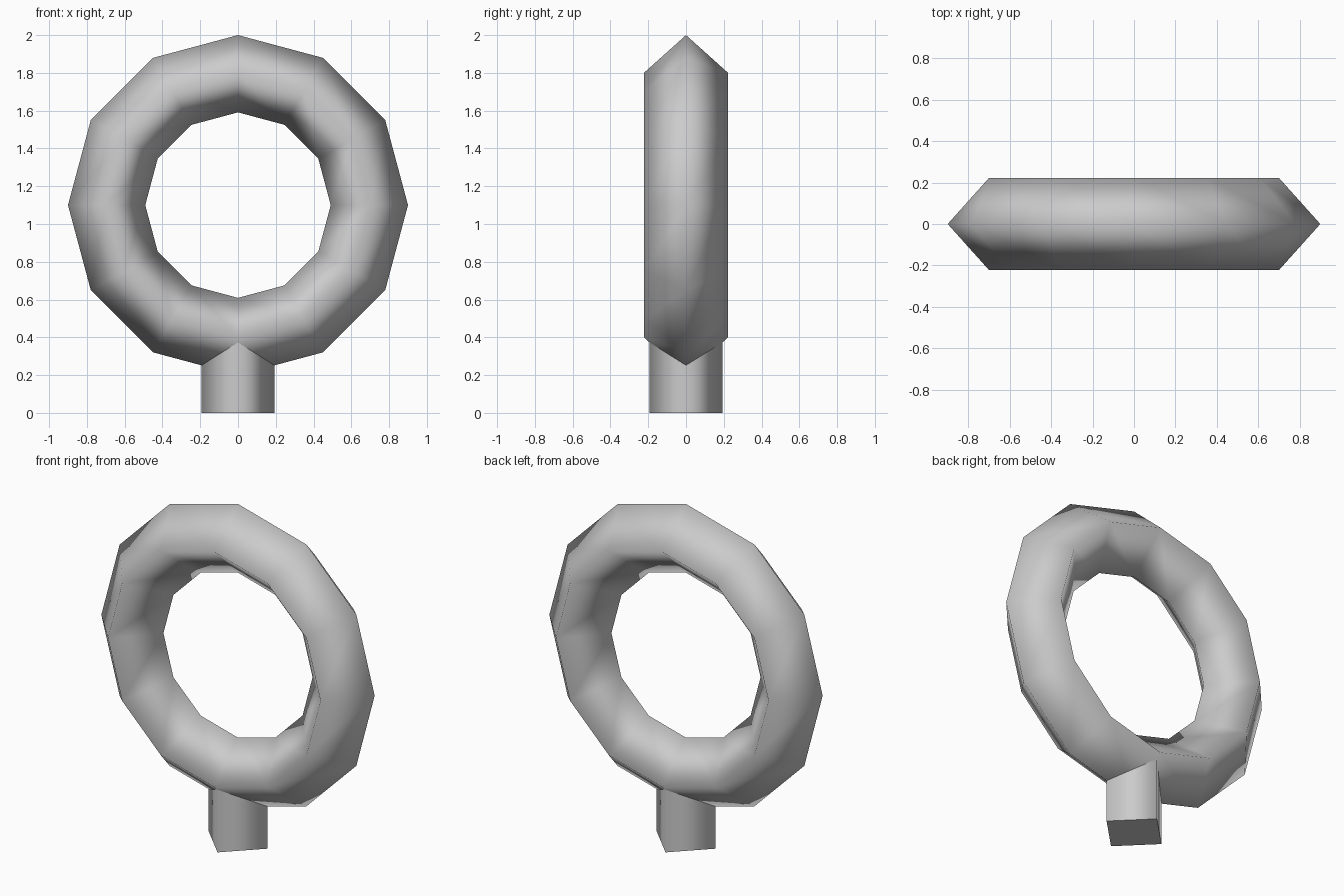
import bpy, bmesh
from math import cos, sin, radians

default_cube = bpy.data.objects.get("Cube")
if default_cube:
    bpy.data.objects.remove(default_cube, do_unlink=True)

grey = bpy.data.materials.new("plain grey")
grey.use_nodes = True
colour = (0.6, 0.6, 0.6, 1)
grey.diffuse_color = colour
grey.node_tree.nodes["Principled BSDF"].inputs["Base Color"].default_value = colour


def add_object(name, bm):
    bmesh.ops.recalc_face_normals(bm, faces=bm.faces)
    mesh = bpy.data.meshes.new(name)
    bm.to_mesh(mesh)
    bm.free()
    mesh.materials.append(grey)
    obj = bpy.data.objects.new(name, mesh)
    bpy.context.collection.objects.link(obj)
    return obj


# Upright ring: a diamond section swept round twelve steps, fully smooth
SEGMENTS, CENTRE_Z = 12, 1.1
section = [(0.9, 0), (0.7, 0.223), (0.491, 0), (0.7, -0.223)]
bm = bmesh.new()
loops = []
for i in range(SEGMENTS):
    a = radians(360 * i / SEGMENTS)
    loops.append([bm.verts.new((r * cos(a), y, CENTRE_Z + r * sin(a)))
                  for r, y in section])
for i, loop in enumerate(loops):
    following = loops[(i + 1) % SEGMENTS]
    for j in range(len(section)):
        k = (j + 1) % len(section)
        bm.faces.new((loop[j], loop[k], following[k], following[j])).smooth = True
add_object("ring", bm)

# Four-sided stem with a corner to the front, smooth sides and flat ends
HEIGHT, RADIUS = 0.4, 0.193
bm = bmesh.new()
bmesh.ops.create_cone(bm, cap_ends=True, segments=4, radius1=RADIUS,
                      radius2=RADIUS, depth=HEIGHT)
bmesh.ops.translate(bm, verts=bm.verts, vec=(0, 0, HEIGHT / 2))
bm.normal_update()
for face in bm.faces:
    face.smooth = abs(face.normal.z) < 0.5
for edge in bm.edges:
    edge.smooth = all(face.smooth for face in edge.link_faces)
add_object("stem", bm)
